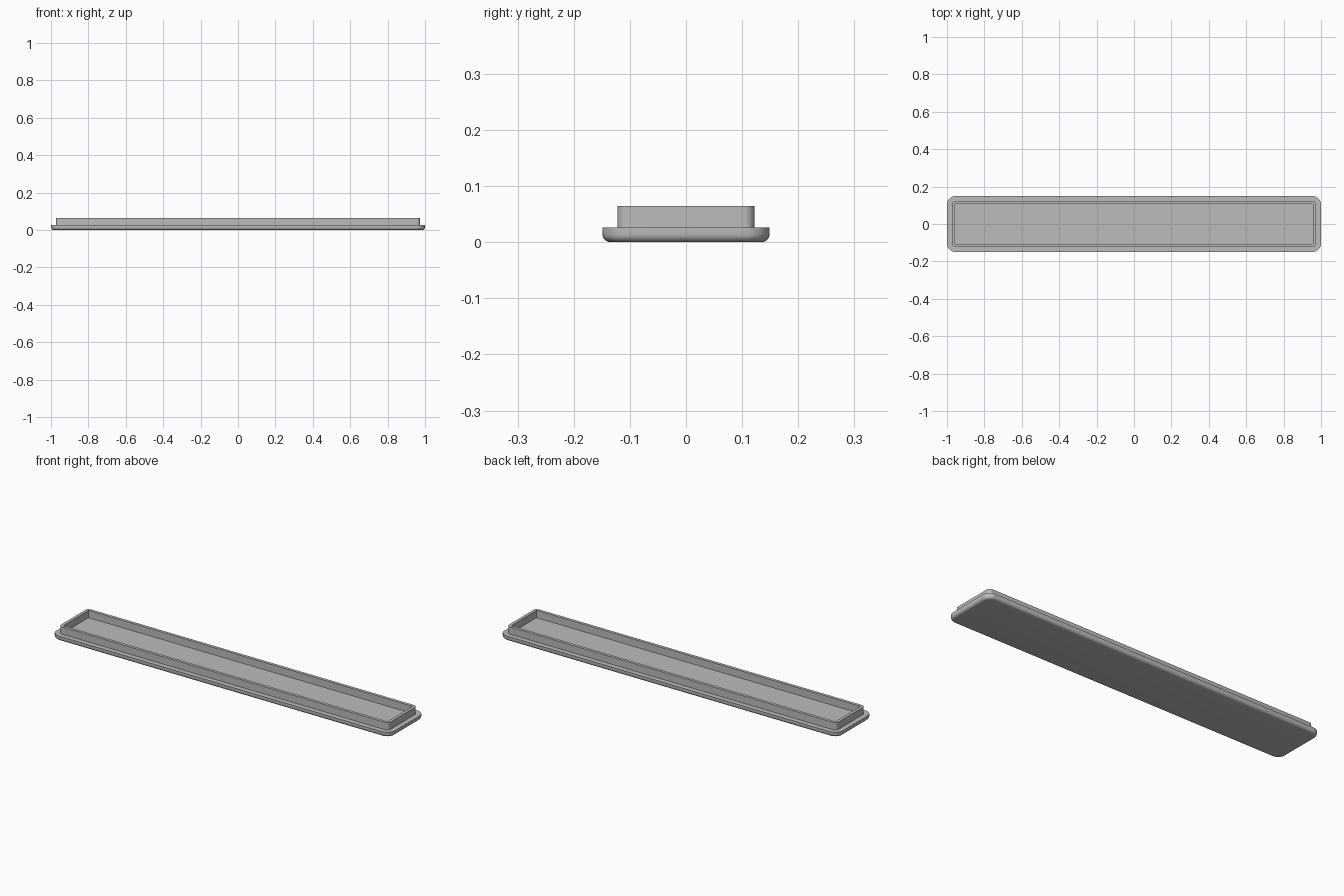
import bpy, bmesh, math
from mathutils import Vector

cube = bpy.data.objects.get("Cube")
if cube:
    bpy.data.objects.remove(cube, do_unlink=True)

grey = bpy.data.materials.new("Plain grey")
grey.use_nodes = True
colour = (0.5, 0.5, 0.5, 1)
grey.diffuse_color = colour
grey.node_tree.nodes["Principled BSDF"].inputs["Base Color"].default_value = colour

STEPS = 8  # segments per rounded corner


def rounded_ring(bm, half_x, half_y, radius, z):
    """Ring of vertices around a rounded rectangle."""
    ring = []
    for corner, (sx, sy) in enumerate([(1, 1), (-1, 1), (-1, -1), (1, -1)]):
        centre = Vector((sx * (half_x - radius), sy * (half_y - radius), z))
        for i in range(STEPS + 1):
            a = (corner + i / STEPS) * math.pi / 2
            ring.append(bm.verts.new(centre + radius * Vector((math.cos(a), math.sin(a), 0))))
    return ring


def lofted_part(name, sections):
    """Skin a stack of rounded rectangles and cap both ends."""
    bm = bmesh.new()
    rings = [rounded_ring(bm, *s) for s in sections]
    for low, high in zip(rings, rings[1:]):
        for i in range(len(low)):
            j = (i + 1) % len(low)
            bm.faces.new((low[i], low[j], high[j], high[i]))
    bm.faces.new(rings[0][::-1])
    bm.faces.new(rings[-1])
    bmesh.ops.recalc_face_normals(bm, faces=bm.faces)
    mesh = bpy.data.meshes.new(name)
    bm.to_mesh(mesh)
    bm.free()
    mesh.materials.append(grey)
    obj = bpy.data.objects.new(name, mesh)
    bpy.context.collection.objects.link(obj)
    bpy.ops.object.select_all(action='DESELECT')
    obj.select_set(True)
    bpy.context.view_layer.objects.active = obj
    bpy.ops.object.shade_smooth_by_angle(angle=math.radians(35))
    return obj


# One-piece lid: plate with a rolled lower edge, raised lip and recessed floor
HALF_X, HALF_Y, CORNER = 1.0, 0.149, 0.045
FILLET, PLATE_TOP, LIP_TOP = 0.015, 0.026, 0.065
LIP_INSET, WALL = 0.027, 0.016

sections = []
for i in range(7):
    a = i / 6 * math.pi / 2
    inset = FILLET * (1 - math.sin(a))
    sections.append((HALF_X - inset, HALF_Y - inset, CORNER - inset,
                     FILLET * (1 - math.cos(a))))
sections.append((HALF_X, HALF_Y, CORNER, PLATE_TOP))

lip = (HALF_X - LIP_INSET, HALF_Y - LIP_INSET, CORNER - LIP_INSET)
inner = tuple(v - WALL for v in lip)
sections += [(*lip, PLATE_TOP), (*lip, LIP_TOP), (*inner, LIP_TOP), (*inner, PLATE_TOP)]

lofted_part("lid", sections)
